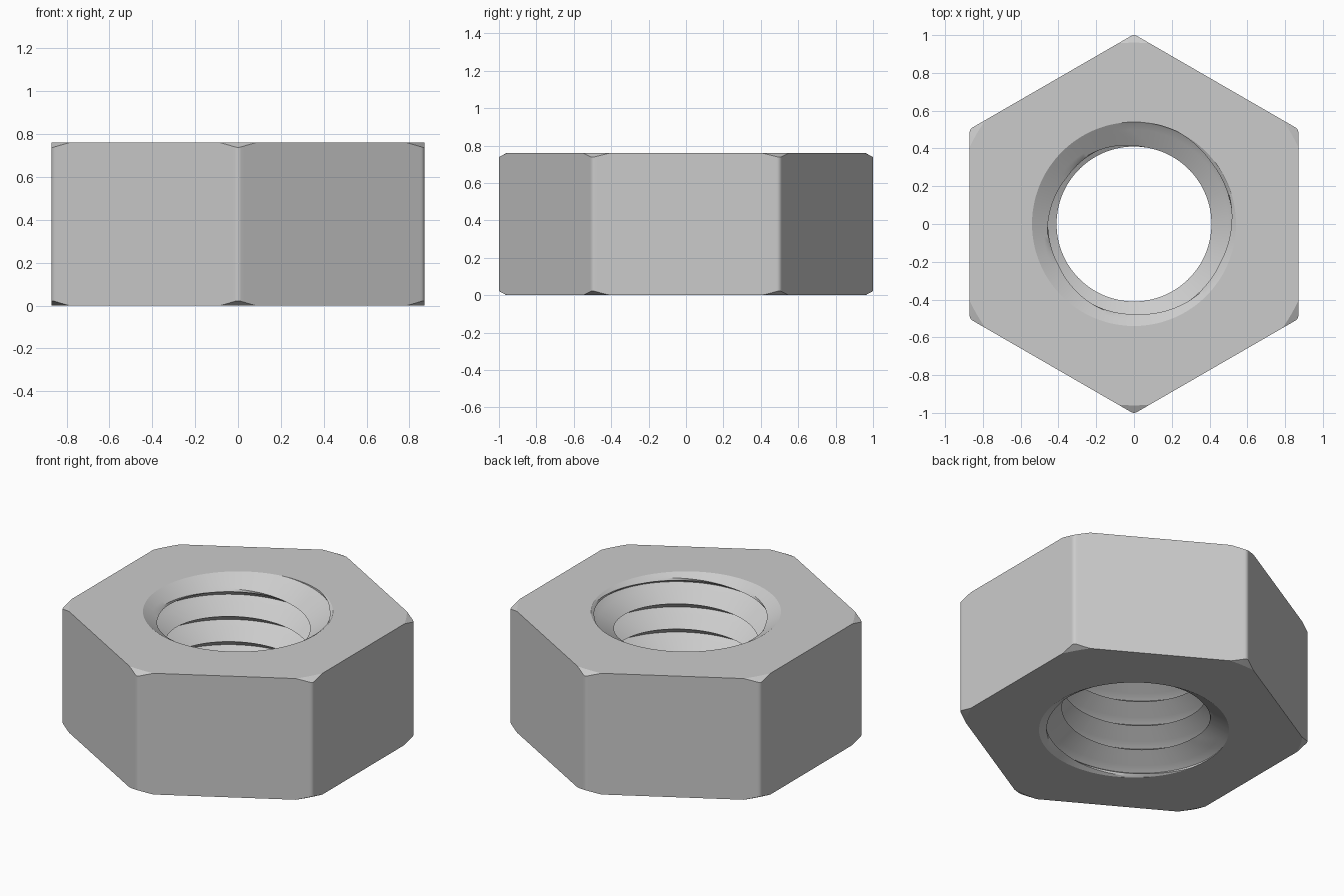
import bpy, bmesh
from math import radians, cos, sin, sqrt

if "Cube" in bpy.data.objects:
    bpy.data.objects.remove(bpy.data.objects["Cube"])

HEIGHT = 0.76
APOTHEM = 0.87          # centre to flat
CORNER = 0.03           # rounding of the upright edges
FACE_RADIUS = 0.96      # where the corner chamfer starts
CHAMFER_SLOPE = 0.55
MOUTH = 0.54            # countersink radius
MINOR = 0.41            # thread crest radius
DEPTH = 0.135           # thread depth
PITCH = 0.158
SINK_SLOPE = 0.65
ROWS = 12               # mesh rows per thread turn


def hexagon_radius(offset):
    """Distance to the rounded hexagon, offset degrees away from a corner."""
    a = radians(abs(offset))
    centre = (APOTHEM - CORNER) / cos(radians(30))
    if abs(offset) <= 0.87:
        return centre * cos(a) + sqrt(CORNER ** 2 - (centre * sin(a)) ** 2)
    return APOTHEM / cos(radians(30) - a)


def bore_radius(z, lift):
    """Radius of the threaded, countersunk hole."""
    phase = ((z - HEIGHT - lift) / PITCH) % 1
    thread = MINOR + DEPTH * abs(1 - 2 * phase)
    sink = MOUTH - min(z, HEIGHT - z) / SINK_SLOPE
    return min(MOUTH, max(thread, sink))


def column(turn, offset):
    """Section of the nut: outer wall from bottom to top, then down the bore."""
    outer = hexagon_radius(offset)
    face = min(outer, FACE_RADIUS)
    drop = (outer - face) * CHAMFER_SLOPE
    section = [(face, 0), (outer, drop), (outer, HEIGHT - drop), (face, HEIGHT)]
    lift = PITCH * (turn - 5) / 360
    last = int((HEIGHT / PITCH + 2) * ROWS)
    for row in range(-ROWS, last):
        z = min(HEIGHT, max(0, HEIGHT + lift - PITCH * row / ROWS))
        section.append((bore_radius(z, lift), z))
    return section


# Angles: dense at each corner, even along each flat
near = [0.3, 0.6, 0.87, 1.5, 2.5, 3.7, 5]
offsets = [0] + near + list(range(8, 53, 3)) + [60 - n for n in reversed(near)]
turns = [(60 * side + o, o if o <= 30 else o - 60) for side in range(6) for o in offsets]
turns.append((360, 0))

# Sweep the section round the axis
bm = bmesh.new()
rings = []
for turn, offset in turns:
    a = radians(90 + turn)
    rings.append([bm.verts.new((r * cos(a), r * sin(a), z)) for r, z in column(turn, offset)])
for one, two in zip(rings, rings[1:]):
    count = len(one)
    for i in range(count):
        k = (i + 1) % count
        bm.faces.new((one[i], two[i], two[k], one[k]))
bmesh.ops.remove_doubles(bm, verts=bm.verts, dist=0.0001)
bmesh.ops.recalc_face_normals(bm, faces=bm.faces)

mesh = bpy.data.meshes.new("hex_nut")
bm.to_mesh(mesh)
bm.free()
nut = bpy.data.objects.new("hex_nut", mesh)
bpy.context.collection.objects.link(nut)

# Plain grey metal
grey = bpy.data.materials.new("grey_metal")
grey.use_nodes = True
colour = (0.6, 0.6, 0.6, 1)
grey.diffuse_color = colour
grey.node_tree.nodes["Principled BSDF"].inputs["Base Color"].default_value = colour
mesh.materials.append(grey)

bpy.context.view_layer.objects.active = nut
nut.select_set(True)
bpy.ops.object.shade_smooth_by_angle(angle=radians(25))
